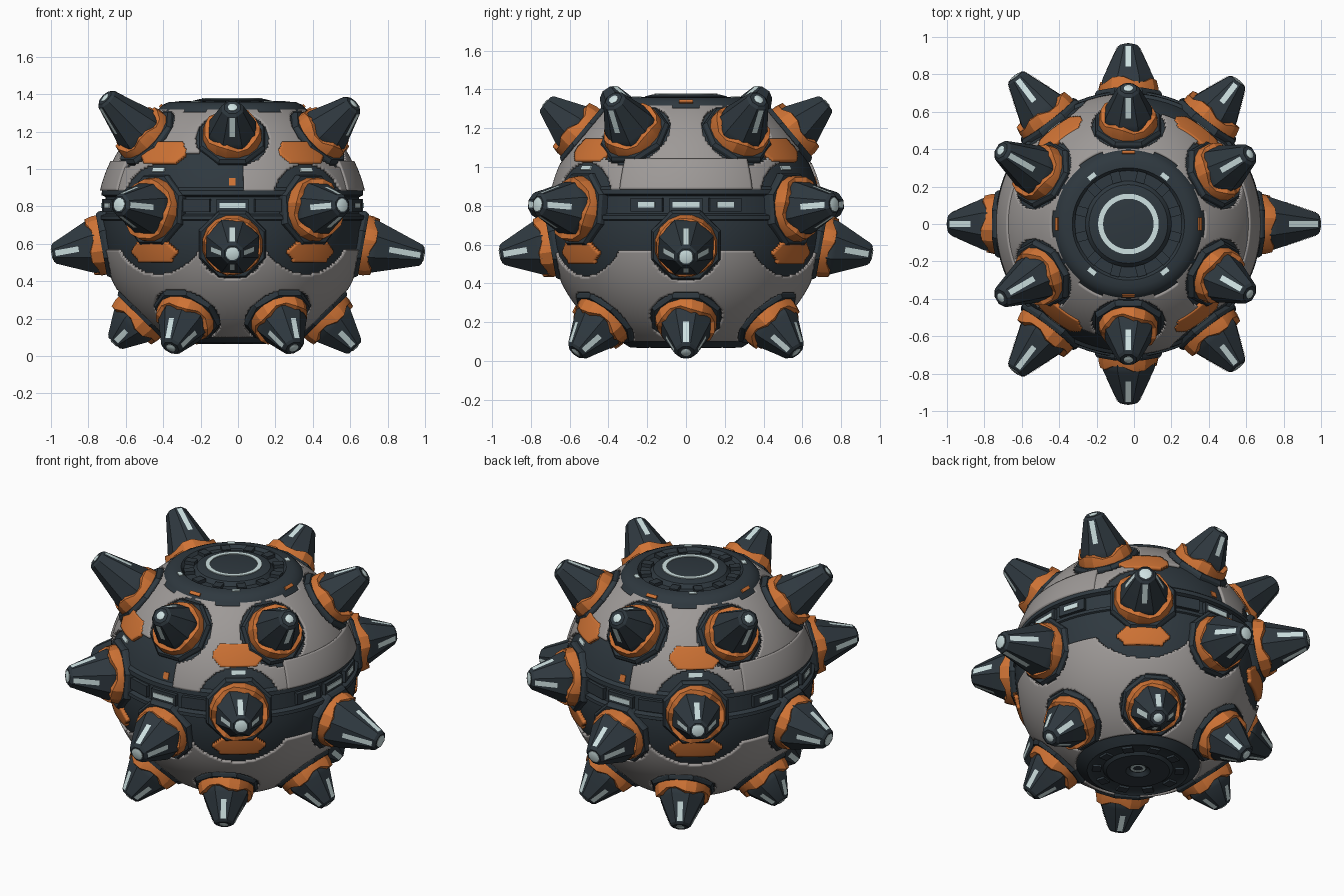
import bpy, bmesh, math
from mathutils import Vector, Matrix

if "Cube" in bpy.data.objects:
    bpy.data.objects.remove(bpy.data.objects["Cube"])

C = Vector((-0.03, 0, 0.72))          # centre of the ball


def material(name, rgb):
    m = bpy.data.materials.new(name)
    m.diffuse_color = (*rgb, 1)
    m.use_nodes = True
    m.node_tree.nodes["Principled BSDF"].inputs["Base Color"].default_value = m.diffuse_color
    return m


DARK = material("dark slate", (0.028, 0.040, 0.050))
GREY = material("warm grey", (0.34, 0.32, 0.31))
ORANGE = material("orange", (0.62, 0.17, 0.035))
WHITE = material("pale light", (0.62, 0.76, 0.76))


def finish(bm, name, mat, matrix=None, angle=30):
    bmesh.ops.recalc_face_normals(bm, faces=bm.faces)
    me = bpy.data.meshes.new(name)
    bm.to_mesh(me)
    bm.free()
    if matrix:
        me.transform(matrix)
    ob = bpy.data.objects.new(name, me)
    ob.location = C
    me.materials.append(mat)
    bpy.context.collection.objects.link(ob)
    bpy.context.view_layer.objects.active = ob
    ob.select_set(True)
    bpy.ops.object.shade_smooth_by_angle(angle=math.radians(angle))
    ob.select_set(False)
    return ob


def lathe(name, profile, n, mat, matrix=None, angle=30, zig=0.0):
    """Revolve (radius, height) points; zig drops every other pair of top vertices."""
    bm = bmesh.new()
    rings = []
    for r, h in profile:
        if r == 0:
            rings.append([bm.verts.new((0, 0, h))] * n)
            continue
        ring = []
        for i in range(n):
            a = 2 * math.pi * (i + 0.5) / n
            drop = zig if zig and h > 0.7 and (i // 2) % 2 else 0
            ring.append(bm.verts.new((r * math.cos(a), r * math.sin(a), h - drop)))
        rings.append(ring)
    for a, b in zip(rings, rings[1:]):
        for i in range(n):
            j = (i + 1) % n
            vs = list(dict.fromkeys((a[i], a[j], b[j], b[i])))
            if len(vs) > 2:
                bm.faces.new(vs)
    return finish(bm, name, mat, matrix, angle)


def plate(name, keep, R, mat, thick=0.02, nu=360, nv=204):
    """Armour plate: the part of a sphere where keep(point) is true."""
    bm = bmesh.new()
    grid = {}

    def vert(i, j):
        key = (i % nu, j)
        if key not in grid:
            a, t = 2 * math.pi * key[0] / nu, math.pi * (j / nv - 0.5)
            grid[key] = bm.verts.new((R * math.cos(t) * math.cos(a),
                                      R * math.cos(t) * math.sin(a), R * math.sin(t)))
        return grid[key]

    for j in range(4, nv - 4):
        t = math.pi * ((j + 0.5) / nv - 0.5)
        for i in range(nu):
            a = 2 * math.pi * (i + 0.5) / nu
            p = Vector((math.cos(t) * math.cos(a), math.cos(t) * math.sin(a), math.sin(t))) * R
            if keep(p):
                bm.faces.new((vert(i, j), vert(i + 1, j), vert(i + 1, j + 1), vert(i, j + 1)))
    ob = finish(bm, name, mat)
    mod = ob.modifiers.new("thickness", 'SOLIDIFY')
    mod.thickness, mod.offset = thick, -1


def block(name, az, rho, z, size, mat, tilt=0.0):
    """Box facing outwards: size is (depth, width, height)."""
    bm = bmesh.new()
    bmesh.ops.create_cube(bm, size=1)
    m = (Matrix.Rotation(az, 4, 'Z') @ Matrix.Translation((rho, 0, z))
         @ Matrix.Rotation(-tilt, 4, 'Y') @ Matrix.Diagonal((*size, 1)))
    finish(bm, name, mat, m)


def radial(az, slope):
    return Vector((math.cos(az), math.sin(az), slope)).normalized()


rad = math.radians
DIAG = [rad(a) for a in (52.5, 127.5, 232.5, 307.5)]
# Spike axes with the tip distance; spikes on each side differ a little
upper, cardinal, diagonal, lower = [], [], [], []
for k in range(6):
    a = rad(30 + 60 * k)
    upper.append((radial(a, 0.84), 0.95 if abs(math.cos(a)) < 0.1 else (0.98 if math.cos(a) > 0 else 1.03)))
    a = rad(60 * k)
    lower.append((radial(a, -1.03), 0.91 if k == 3 else 0.945))
for k, L in enumerate((1.04, 0.975, 0.98, 0.975)):
    cardinal.append((radial(rad(90 * k), -0.18), L))
for a in DIAG:
    diagonal.append((radial(a, 0.09), 0.97 if math.cos(a) > 0 else 1.0))

# Spikes: dark base plate, orange collar, dark cone, light strips and tip light
# (group, collar radius, cone radius, tip light radius, strip sides)
for group, rc, r0, rt, sides in ((upper, 0.160, 0.136, 0.027, (0, 2)), (cardinal, 0.164, 0.154, 0.038, (0, 1, 2, 3)),
                                 (diagonal, 0.172, 0.145, 0.038, (0, 1, 2, 3)), (lower, 0.160, 0.138, 0.028, (0, 1, 2, 3))):
    for axis, L in group:
        side = Vector((0, 0, 1)).cross(axis).normalized()
        up = axis.cross(side)
        M = Matrix((up, side, axis)).transposed().to_4x4()
        lathe("spike_base_plate", [(rc + 0.03, 0.62), (rc + 0.03, 0.695), (rc + 0.018, 0.712), (0, 0.712)], 8, DARK, M)
        lathe("spike_collar", [(rc, 0.62), (rc, 0.735), (rc - 0.01, 0.775), (r0 - 0.012, 0.778), (r0 - 0.02, 0.7)],
              16, ORANGE, M, 20, 0.025)
        lathe("spike_cone", [(r0, 0.64), (r0, 0.765), (r0 - 0.007, 0.785), (0.061, L - 0.015), (0.046, L - 0.003),
                             (0, L - 0.003)], 8, DARK, M, 20)
        lathe("spike_tip_light", [(rt, L - 0.02), (rt - 0.002, L - 0.001), (rt * 0.6, L + 0.003), (0, L + 0.003)],
              12, WHITE, M)
        h0, h1, c = 0.785, L - 0.015, math.cos(math.pi / 8)
        for q in sides:
            bm = bmesh.new()
            quad = []
            for t, w in ((0.28, -1), (0.28, 1), (0.98, 1), (0.98, -1)):
                r = (r0 - 0.007 + (0.068 - r0) * t) * c + 0.004
                quad.append(bm.verts.new((r, w * 0.015, h0 + (h1 - h0) * t)))
            bm.faces.new(quad)
            finish(bm, "spike_light_strip", WHITE, M @ Matrix.Rotation(q * math.pi / 2, 4, 'Z'))

# Dark core with belt groove, stepped top hatch and stepped bottom hatch
R = 0.702


def arc(z0, z1, n):
    zs = [z0 + (z1 - z0) * i / n for i in range(n + 1)]
    return [(math.sqrt(R * R - z * z), z) for z in zs]


profile = [(0, -0.635), (0.05, -0.635), (0.07, -0.655), (0.18, -0.655), (0.2, -0.64),
           (0.27, -0.64), (0.29, -0.65), (0.33, -0.625)]
profile += arc(-0.6, -0.02, 16)
profile += [(0.702, 0.005), (0.712, 0.01), (0.71, 0.03), (0.683, 0.04),
            (0.678, 0.13), (0.7, 0.14), (0.698, 0.165)]
profile += arc(0.18, 0.57, 12)
profile += [(0.395, 0.6), (0.375, 0.622), (0.34, 0.638), (0.30, 0.64), (0.285, 0.622), (0.23, 0.622),
            (0.21, 0.645), (0.17, 0.655), (0, 0.655)]
lathe("core_body", profile, 96, DARK)


def off_axis(p, axis):
    return (p - axis * p.dot(axis)).length if p.dot(axis) > 0 else 9


def is_grey(p):
    rho = math.hypot(p.x, p.y)
    if p.z > 0.165:                                   # upper armour
        if rho < 0.385 + 0.025 * (math.cos(6 * math.atan2(p.y, p.x)) > 0.5):
            return False
        if any(off_axis(p, a) < 0.198 for a, _ in upper):
            return False
        if any(off_axis(p, a) < 0.25 for a, _ in diagonal):
            return False
        s = 1 if p.y < 0 else -1                      # service panel, front and back
        return not (abs(p.y) > 0.4 and -0.36 < p.x * s < 0.06 and p.z < 0.37)
    if p.z > -0.15 or rho < 0.36:                     # lower armour
        return False
    if any(off_axis(p, a) < 0.345 for a, _ in diagonal):
        return False
    return not any(off_axis(p, a) < 0.19 for a, _ in cardinal + lower)


plate("grey_armour", is_grey, 0.717, GREY)
plate("grey_side_panels", lambda p: 0.165 < p.z < 0.32 and abs(p.y) < 0.56 * abs(p.x), 0.727, GREY, 0.03)


# Orange hexagonal plates above and below the diagonal spikes
def is_orange(p):
    az = math.atan2(p.y, p.x) % (2 * math.pi)
    w = min(abs(az - a) for a in DIAG) * math.hypot(p.x, p.y)
    return any(abs(p.z - zc) < 0.055 and w + 0.9 * abs(p.z - zc) < 0.155 for zc in (0.37, -0.165))


plate("orange_hex_plates", is_orange, 0.724, ORANGE, 0.025)

# Belt lights in dark frames, three on each side and one front and back
for q in range(4):
    for d in (-17, 0, 17):
        a = rad(90 * q + d)
        block("belt_light_frame", a, 0.683, 0.085, (0.03, 0.17, 0.07), DARK)
        if q % 2 == 0 or d == 0:
            block("belt_light", a, 0.699, 0.085, (0.008, 0.09 if d else 0.14, 0.028), WHITE)
for a in DIAG:
    block("upper_light", a, 0.645, 0.275, (0.015, 0.08, 0.024), WHITE, math.asin(0.28 / 0.7))
for a in (22, -22, 158, 202):
    block("lower_light", rad(a), 0.665, -0.225, (0.015, 0.10, 0.026), WHITE, -math.asin(0.23 / 0.7))
for a in (90, 270):
    block("service_mark", rad(a), 0.668, 0.21, (0.012, 0.035, 0.04), ORANGE, math.asin(0.3))

# Top hatch: light ring, teeth, small lamps and orange marks
lathe("hatch_light_ring", [(0.135, 0.65), (0.135, 0.66), (0.162, 0.66), (0.162, 0.65)], 48, WHITE)
for k in range(12):
    block("hatch_tooth", rad(30 * k + 15), 0.258, 0.63, (0.06, 0.05, 0.025), DARK)
for a in DIAG:
    block("hatch_lamp", a, 0.32, 0.64, (0.025, 0.045, 0.008), WHITE)
for a in (0, 90, 180, 270):
    block("hatch_mark", rad(a), 0.382, 0.617, (0.012, 0.07, 0.02), ORANGE, rad(45))

# Bottom hatch: small light ring and teeth
lathe("bottom_light_ring", [(0.028, -0.63), (0.028, -0.638), (0.042, -0.638), (0.042, -0.63)], 24, WHITE)
for k in range(10):
    block("bottom_tooth", rad(36 * k), 0.235, -0.64, (0.05, 0.06, 0.025), DARK)
